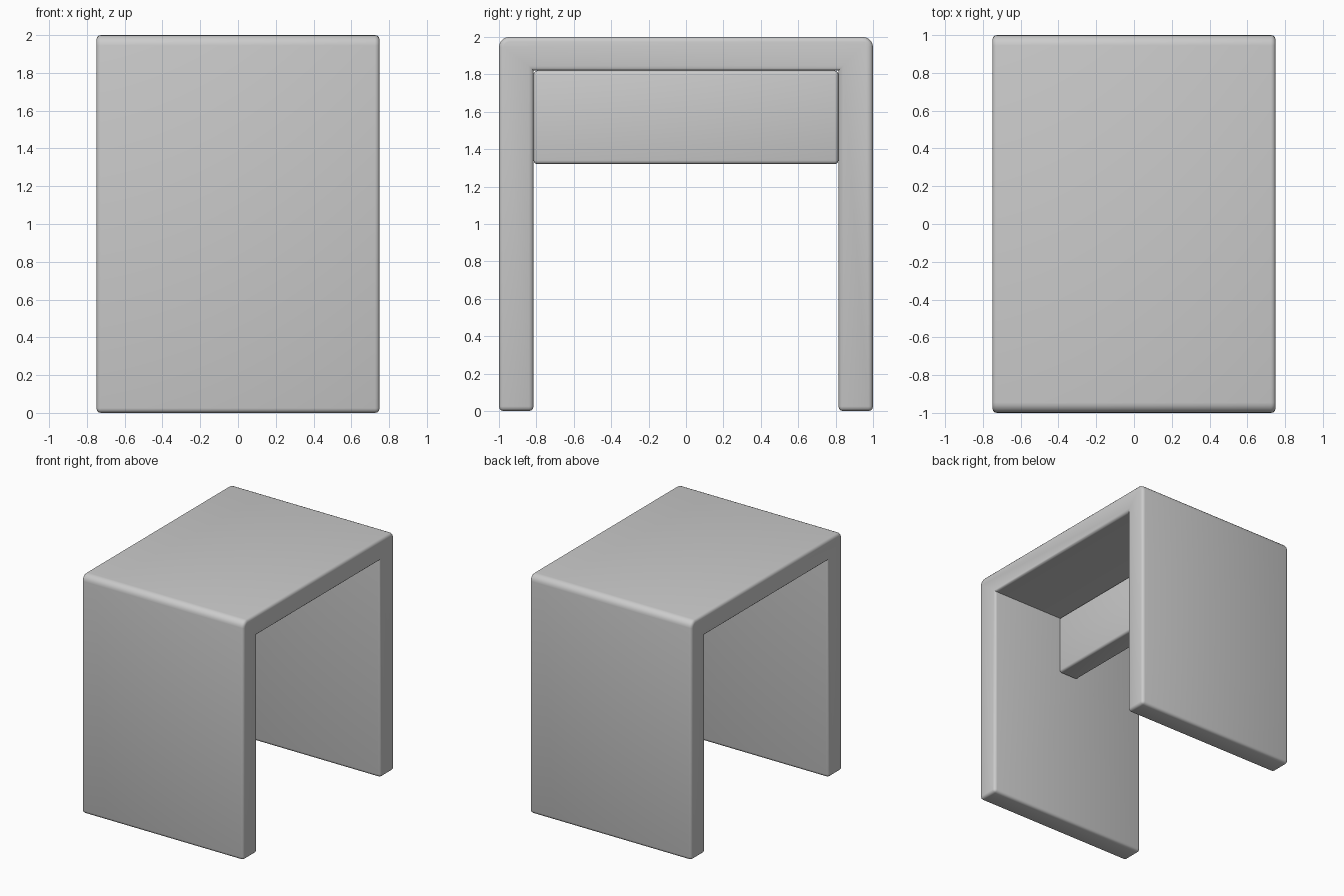
import bpy, bmesh, math

if "Cube" in bpy.data.objects:
    bpy.data.objects.remove(bpy.data.objects["Cube"])


def round_edges(bm, edges, radius, segments):
    bmesh.ops.bevel(bm, geom=edges, offset=radius, offset_type='OFFSET',
                    segments=segments, profile=0.5, affect='EDGES',
                    clamp_overlap=False)


def extruded(name, profile, half_width, big=None, radius=0.025):
    """Extrude a (y, z) profile along x, then round its convex edges."""
    bm = bmesh.new()
    face = bm.faces.new([bm.verts.new((-half_width, y, z)) for y, z in profile])
    ext = bmesh.ops.extrude_face_region(bm, geom=[face])
    moved = [v for v in ext["geom"] if isinstance(v, bmesh.types.BMVert)]
    bmesh.ops.translate(bm, verts=moved, vec=(2 * half_width, 0, 0))
    bmesh.ops.recalc_face_normals(bm, faces=bm.faces[:])
    if big:
        round_edges(bm, [e for e in bm.edges if big(e)], 0.055, 5)
        bmesh.ops.recalc_face_normals(bm, faces=bm.faces[:])
    sharp = [e for e in bm.edges if e.calc_face_angle_signed(0) > math.radians(40)]
    round_edges(bm, sharp, radius, 3)
    bmesh.ops.recalc_face_normals(bm, faces=bm.faces[:])
    mesh = bpy.data.meshes.new(name)
    bm.to_mesh(mesh)
    bm.free()
    ob = bpy.data.objects.new(name, mesh)
    bpy.context.collection.objects.link(ob)
    bpy.ops.object.select_all(action='DESELECT')
    ob.select_set(True)
    bpy.context.view_layer.objects.active = ob
    bpy.ops.object.shade_smooth_by_angle(angle=math.radians(40))
    return ob


INNER_Y, INNER_Z = 0.815, 1.82

# Seat and two side panels as one continuous U-shaped board
half = [(1, 2), (1, 0), (INNER_Y, 0), (INNER_Y, INNER_Z)]
profile = half + [(-y, z) for y, z in reversed(half)]


def outer_top(e):
    return (all(v.co.z > 1.99 for v in e.verts)
            and abs(e.verts[0].co.x - e.verts[1].co.x) > 1)


extruded("stool_frame", profile, 0.75, outer_top)

# Centre rail under the seat, between the side panels
rail = [(INNER_Y, INNER_Z), (INNER_Y, 1.32), (-INNER_Y, 1.32), (-INNER_Y, INNER_Z)]
extruded("centre_rail", rail, 0.09, radius=0.02)
